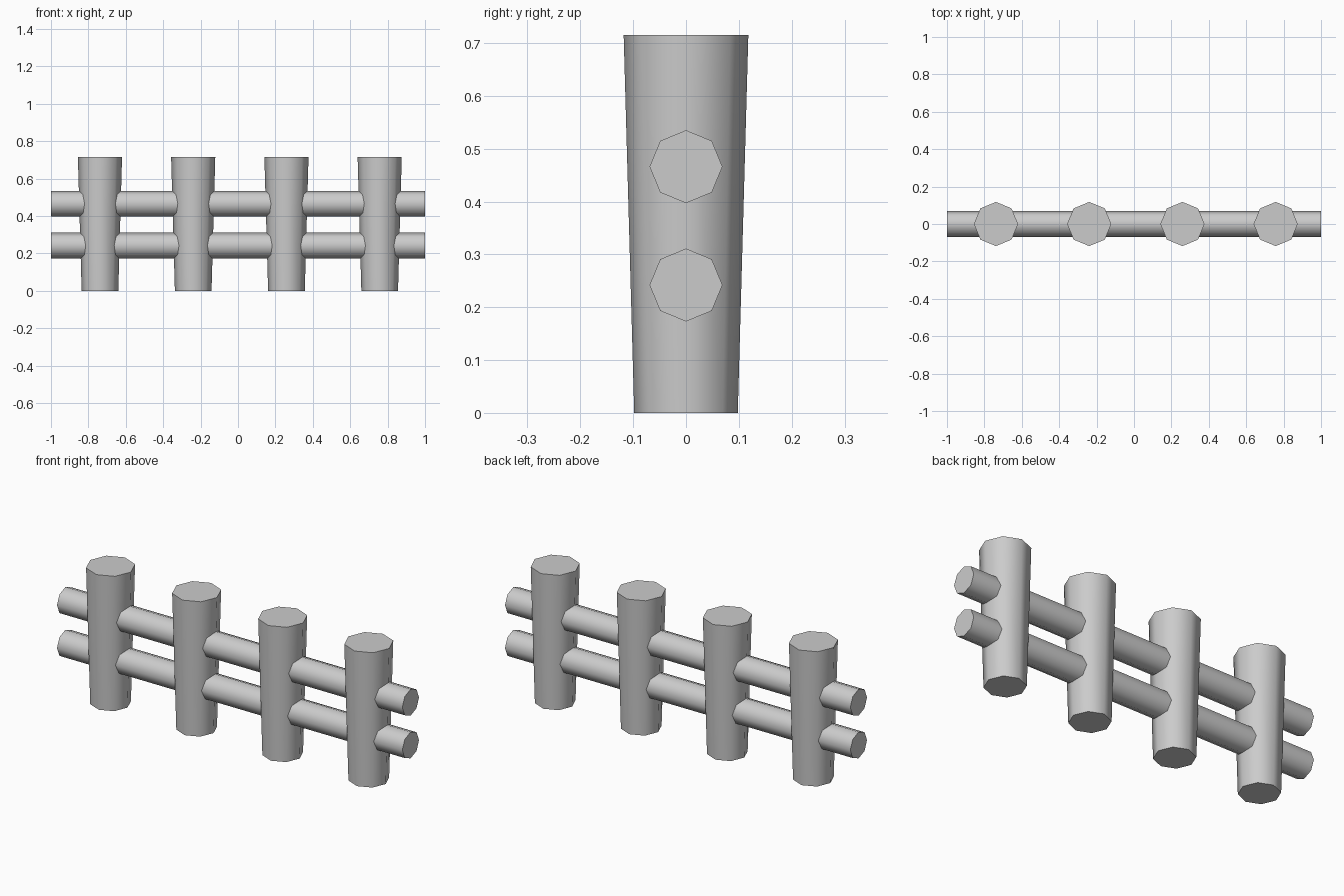
import bpy
import math

cube = bpy.data.objects.get("Cube")
if cube:
    bpy.data.objects.remove(cube, do_unlink=True)

# Single plain grey for the whole fence
GREY = (0.6, 0.6, 0.6, 1.0)
grey = bpy.data.materials.new("plain grey")
grey.use_nodes = True
grey.diffuse_color = GREY
grey.node_tree.nodes["Principled BSDF"].inputs["Base Color"].default_value = GREY


def log(name, r_start, r_end, length, location, rotation=(0, 0, 0)):
    """Eight-sided tapered log with smooth sides and flat ends."""
    bpy.ops.mesh.primitive_cone_add(vertices=8, radius1=r_start, radius2=r_end,
                                    depth=length, location=location, rotation=rotation)
    obj = bpy.context.object
    obj.name = name
    obj.data.materials.append(grey)
    bpy.ops.object.shade_smooth_by_angle(angle=math.radians(60))
    return obj


# Upright posts, slightly wider at the top
HEIGHT = 0.715
for i in range(4):
    log(f"post_{i + 1}", 0.098, 0.118, HEIGHT, (-0.738 + i * 0.4985, 0, HEIGHT / 2))

# Horizontal rails running through the posts
for name, z in (("lower_rail", 0.242), ("upper_rail", 0.466)):
    log(name, 0.069, 0.069, 2.0, (0, 0, z), (0, math.pi / 2, 0))
